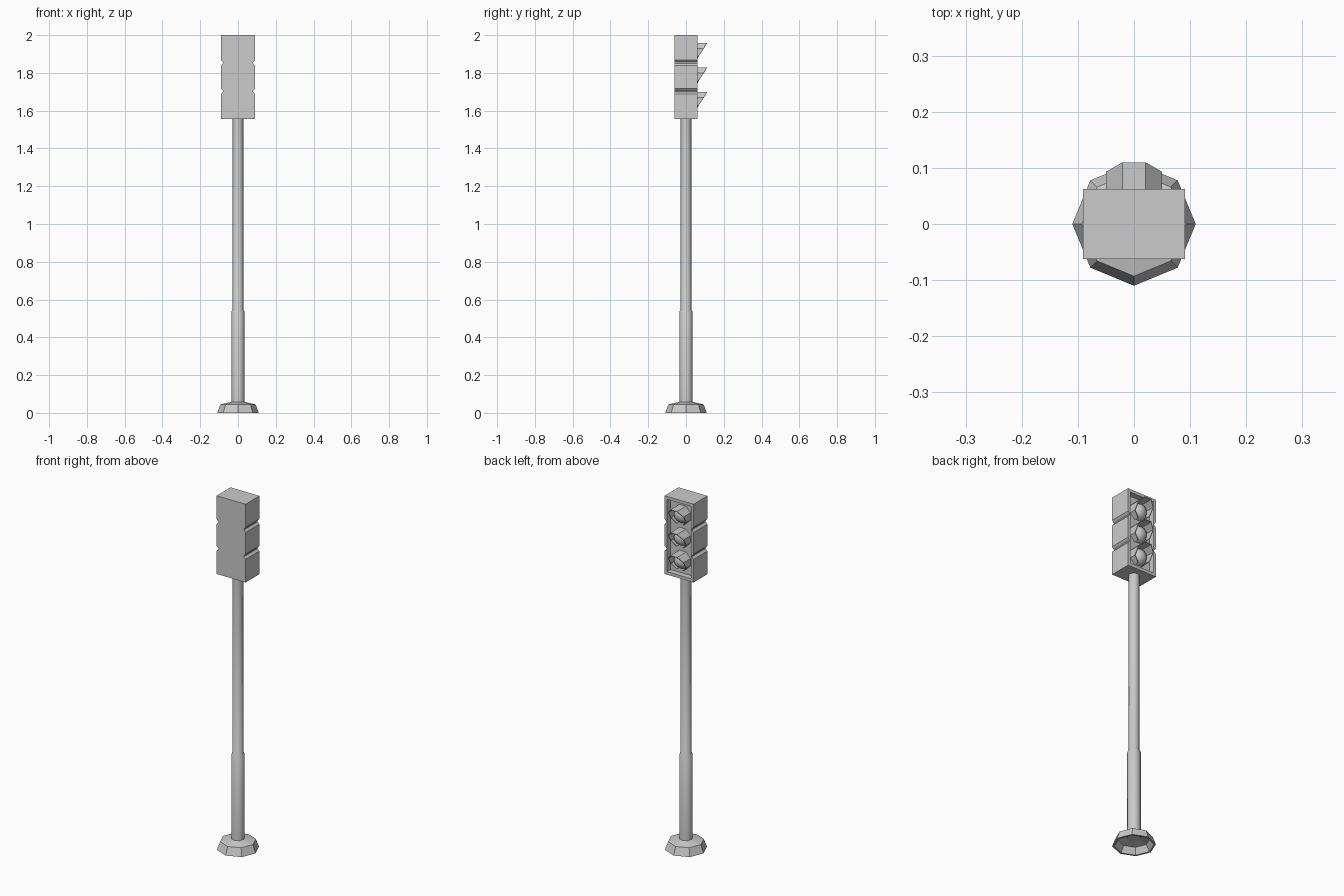
import bpy, bmesh, math
from mathutils import Matrix

if "Cube" in bpy.data.objects:
    bpy.data.objects.remove(bpy.data.objects["Cube"])


def finish(name, bm, recalc=True):
    if recalc:
        bmesh.ops.recalc_face_normals(bm, faces=bm.faces)
    me = bpy.data.meshes.new(name)
    bm.to_mesh(me)
    bm.free()
    ob = bpy.data.objects.new(name, me)
    bpy.context.collection.objects.link(ob)
    return ob


def smooth(ob, deg):
    bpy.ops.object.select_all(action='DESELECT')
    ob.select_set(True)
    bpy.context.view_layer.objects.active = ob
    bpy.ops.object.shade_smooth_by_angle(angle=math.radians(deg))


def lathe(name, profile, sides=8, cap_bottom=True):
    """Rings of (radius, z) joined into a faceted solid."""
    bm = bmesh.new()
    rings = [[bm.verts.new((r * math.cos(math.tau * i / sides),
                            r * math.sin(math.tau * i / sides), z))
              for i in range(sides)] for r, z in profile]
    for a, b in zip(rings, rings[1:]):
        for i in range(sides):
            j = (i + 1) % sides
            bm.faces.new((a[i], a[j], b[j], b[i]))
    bm.faces.new(rings[-1])
    if cap_bottom:
        bm.faces.new(rings[0])
    return finish(name, bm)


# Hollow octagonal foot
foot = lathe("base_foot", [(0.035, 0.042), (0.08, 0.034), (0.10, 0.0), (0.11, 0.0),
                           (0.093, 0.045), (0.035, 0.058)], cap_bottom=True)

# Stepped pole
pole = lathe("pole", [(0.035, 0.04), (0.035, 0.535), (0.028, 0.547), (0.028, 1.56)])
smooth(pole, 50)

# Housing: side outline with notches between the lamps, extruded in depth
Z0, Z1, W, D = 1.556, 2.0, 0.091, 0.062
right = [(W, Z0)]
for zn in (1.702, 1.854):
    right += [(W, zn - 0.015), (W - 0.011, zn - 0.003), (W - 0.011, zn + 0.003), (W, zn + 0.015)]
right.append((W, Z1))
outline = right + [(-x, z) for x, z in reversed(right)]
bm = bmesh.new()
face = bm.faces.new([bm.verts.new((x, -D, z)) for x, z in outline])
ext = bmesh.ops.extrude_face_region(bm, geom=[face])
bmesh.ops.translate(bm, vec=(0, 2 * D, 0),
                    verts=[v for v in ext["geom"] if isinstance(v, bmesh.types.BMVert)])
housing = finish("housing", bm)

# Recess in the lamp side
bm = bmesh.new()
bmesh.ops.create_cube(bm, size=1, matrix=Matrix.Translation((0, 0.075, 1.778))
                      @ Matrix.Diagonal((0.15, 0.09, 0.41, 1)))
cutter = finish("recess_cutter", bm)
cutter.hide_render = True
mod = housing.modifiers.new("recess", 'BOOLEAN')
mod.operation = 'DIFFERENCE'
mod.solver = 'EXACT'
mod.object = cutter
bpy.context.view_layer.objects.active = housing
bpy.ops.object.modifier_apply(modifier=mod.name)
bpy.data.objects.remove(cutter)

# Three lamps, each a domed lens under a tapering octagonal visor
BACK = 0.03
tips = [(-67.5, 0.056), (-22.5, 0.066), (22.5, 0.093), (67.5, 0.11)]
arc = tips + [(180 - a, y) for a, y in reversed(tips)]
for label, zc in (("top", 1.908), ("middle", 1.778), ("bottom", 1.648)):
    bm = bmesh.new()
    bmesh.ops.create_uvsphere(bm, u_segments=12, v_segments=8, radius=0.047)
    bmesh.ops.bisect_plane(bm, geom=bm.verts[:] + bm.edges[:] + bm.faces[:],
                           plane_co=(0, 0, 0), plane_no=(0, 0, 1), clear_inner=True)
    bm.transform(Matrix.Translation((0, BACK, zc)) @ Matrix.Rotation(-math.pi / 2, 4, 'X')
                 @ Matrix.Diagonal((1, 1, 0.9, 1)))
    smooth(finish(label + "_lens", bm), 50)

    bm = bmesh.new()
    rows = []
    for a, y in arc:
        x, z = 0.054 * math.cos(math.radians(a)), zc + 0.054 * math.sin(math.radians(a))
        rows.append((bm.verts.new((x, BACK, z)), bm.verts.new((x, y, z))))
    for p, q in zip(rows, rows[1:]):
        bm.faces.new((p[0], p[1], q[1], q[0]))
    visor = finish(label + "_visor", bm, recalc=False)
    for p in visor.data.polygons:
        c = p.center
        outward = p.normal.x * c.x + p.normal.z * (c.z - zc)
    if outward < 0:
        visor.data.flip_normals()
    sol = visor.modifiers.new("thickness", 'SOLIDIFY')
    sol.thickness = 0.004
    sol.offset = -1
